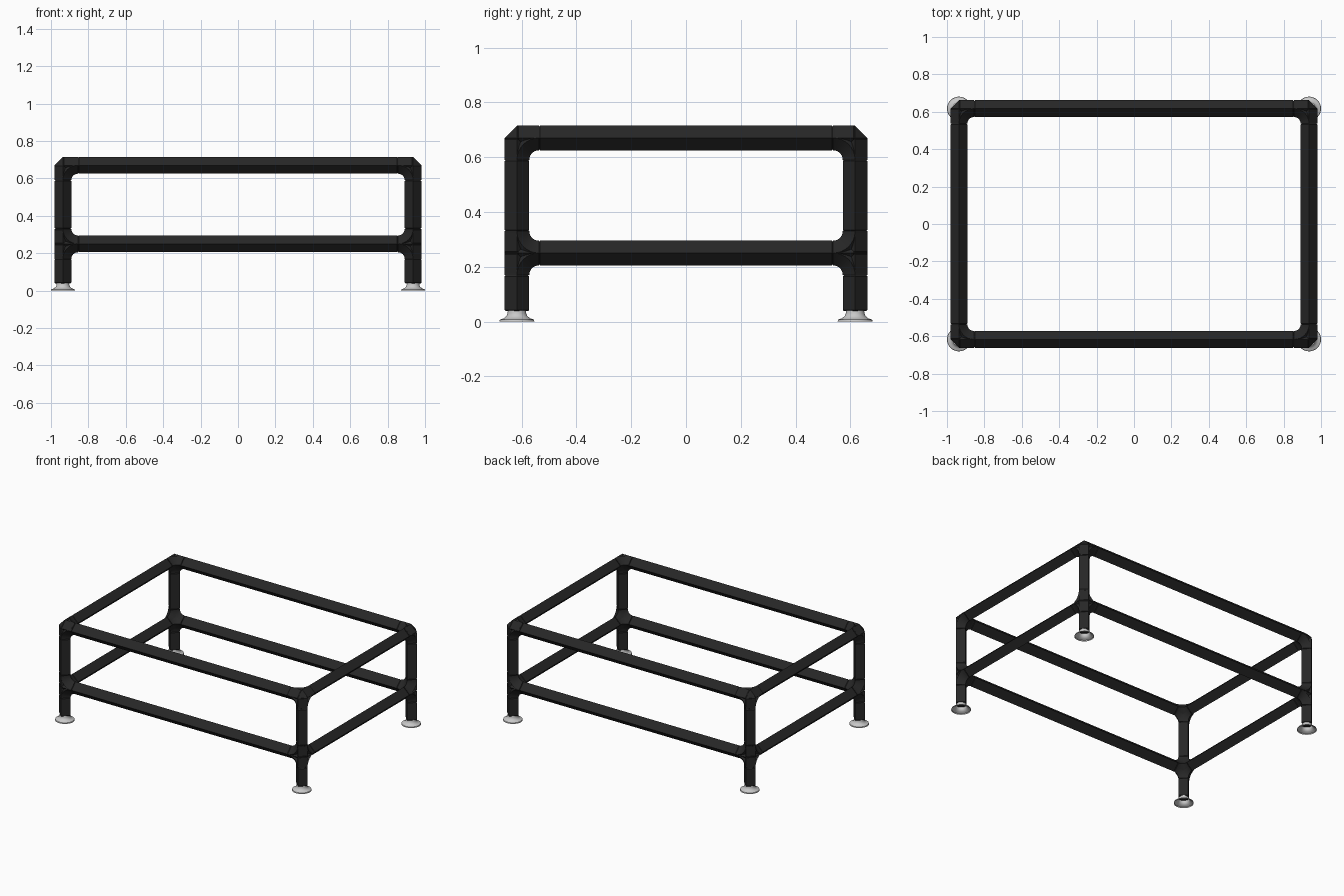
import bpy
import bmesh
import math
from mathutils import Vector

cube = bpy.data.objects.get("Cube")
if cube:
    bpy.data.objects.remove(cube, do_unlink=True)

R = 0.045                 # half diagonal of the tube
ARM = 0.08                # reach of each fitting arm
CX, CY = 0.936, 0.617     # post axes
LOW, TOP, BASE = 0.25, 0.67, 0.038
X, Y, Z = Vector((1, 0, 0)), Vector((0, 1, 0)), Vector((0, 0, 1))


def material(name, rgb, rough):
    m = bpy.data.materials.new(name)
    m.use_nodes = True
    m.diffuse_color = (*rgb, 1)
    bsdf = m.node_tree.nodes["Principled BSDF"]
    bsdf.inputs["Base Color"].default_value = (*rgb, 1)
    bsdf.inputs["Roughness"].default_value = rough
    return m


BLACK = material("matte black", (0.02, 0.02, 0.02), 0.6)
GREY = material("light grey", (0.58, 0.58, 0.58), 0.5)


def finish(name, bm, mat):
    bmesh.ops.recalc_face_normals(bm, faces=bm.faces)
    mesh = bpy.data.meshes.new(name)
    bm.to_mesh(mesh)
    bm.free()
    mesh.materials.append(mat)
    obj = bpy.data.objects.new(name, mesh)
    bpy.context.collection.objects.link(obj)
    bpy.ops.object.select_all(action="DESELECT")
    obj.select_set(True)
    bpy.context.view_layer.objects.active = obj
    bpy.ops.object.shade_smooth_by_angle(angle=math.radians(35))
    return obj


def loft(bm, rings, caps=True):
    """Skin a list of equal-length point rings."""
    rows = [[bm.verts.new(p) for p in ring] for ring in rings]
    n = len(rows[0])
    for a, b in zip(rows, rows[1:]):
        for i in range(n):
            j = (i + 1) % n
            bm.faces.new((a[i], a[j], b[j], b[i]))
    if caps:
        bm.faces.new(rows[0])
        bm.faces.new(rows[-1])


def bar(bm, start, end):
    """Diamond-section tube with small end chamfers."""
    d = (end - start).normalized()
    u, v = [a for a in (X, Y, Z) if abs(a.dot(d)) < 0.5]
    lip = 0.005
    stations = ((start, R - lip), (start + d * lip, R),
                (end - d * lip, R), (end, R - lip))
    loft(bm, [[p + u * r, p + v * r, p - u * r, p - v * r]
              and [p + u * r, p + v * r, p - u * r, p - v * r]
              for p, r in stations])


def elbow(bm, node, d1, d2, steps=8):
    """Curved web that fillets two arms."""
    centre = node + (d1 + d2) * ARM
    side = d1.cross(d2) * R
    rings = []
    for k in range(steps + 1):
        t = math.pi / 2 * k / steps
        out = -(d1 * math.cos(t) + d2 * math.sin(t))
        mid = centre + out * ARM
        rings.append([mid - out * R, mid + side, mid + out * R, mid - side])
    loft(bm, rings)


def fitting(name, node, arms):
    bm = bmesh.new()
    # octahedral core
    pts = [bm.verts.new(node + a * s * R) for a in (X, Y, Z) for s in (1, -1)]
    bmesh.ops.convex_hull(bm, input=pts)
    # arms leave the core, and webs join each perpendicular pair
    for d in arms:
        bar(bm, node - d * 0.0, node + d * ARM)
    for i, a in enumerate(arms):
        for b in arms[i + 1:]:
            if abs(a.dot(b)) < 0.5:
                elbow(bm, node, a, b)
    finish(name, bm, BLACK)


def tube(name, start, end):
    bm = bmesh.new()
    bar(bm, Vector(start), Vector(end))
    finish(name, bm, BLACK)


def foot(name, x, y):
    """Flared cup, open underneath."""
    profile = ((0.064, 0.0), (0.062, 0.007), (0.048, 0.012),
               (0.038, 0.02), (0.034, 0.03), (0.033, 0.041))
    n = 32
    bm = bmesh.new()
    loft(bm, [[(x + r * math.cos(2 * math.pi * i / n),
                y + r * math.sin(2 * math.pi * i / n), z)
               for i in range(n)] for r, z in profile], caps=False)
    finish(name, bm, GREY)


# Corner posts with fittings and feet
for sx, side in ((1, "left"), (-1, "right")):
    for sy, end in ((-1, "front"), (1, "back")):
        tag = f"{end}_{side}"
        x, y = sx * CX, sy * CY
        fitting(f"{tag}_top_corner", Vector((x, y, TOP)), (X * -sx, Y * -sy, -Z))
        fitting(f"{tag}_lower_joint", Vector((x, y, LOW)), (X * -sx, Y * -sy, Z, -Z))
        tube(f"{tag}_post", (x, y, LOW + ARM), (x, y, TOP - ARM))
        tube(f"{tag}_leg", (x, y, BASE), (x, y, LOW - ARM))
        foot(f"{tag}_foot", x, y)

# Rails at both levels
for z, level in ((LOW, "lower"), (TOP, "top")):
    ex, ey = CX - ARM, CY - ARM
    for s, end, side in ((-1, "front", "right"), (1, "back", "left")):
        tube(f"{level}_{end}_rail", (-ex, s * CY, z), (ex, s * CY, z))
        tube(f"{level}_{side}_rail", (s * CX, -ey, z), (s * CX, ey, z))
